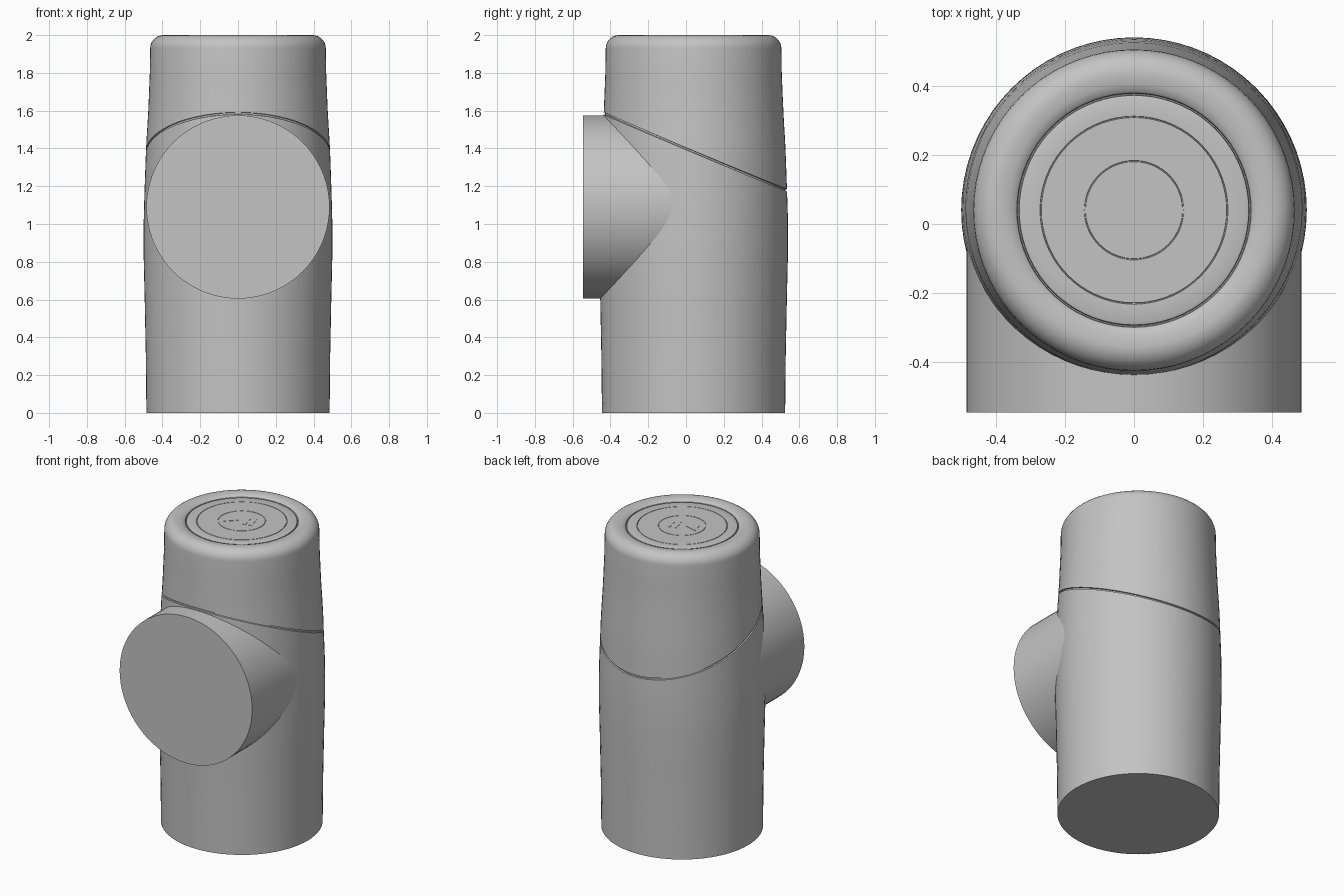
import bpy, bmesh, math
from mathutils import Matrix

if "Cube" in bpy.data.objects:
    bpy.data.objects.remove(bpy.data.objects["Cube"])

SEG = 72
AXIS_Y = 0.04
TILT = -0.417

grey = bpy.data.materials.new("plain grey")
grey.use_nodes = True
colour = (0.55, 0.55, 0.55, 1)
grey.diffuse_color = colour
grey.node_tree.nodes["Principled BSDF"].inputs["Base Color"].default_value = colour


def finish(bm, name, angle=35):
    bmesh.ops.recalc_face_normals(bm, faces=bm.faces)
    mesh = bpy.data.meshes.new(name)
    bm.to_mesh(mesh)
    bm.free()
    obj = bpy.data.objects.new(name, mesh)
    bpy.context.collection.objects.link(obj)
    mesh.materials.append(grey)
    bpy.ops.object.select_all(action='DESELECT')
    obj.select_set(True)
    bpy.context.view_layer.objects.active = obj
    bpy.ops.object.shade_smooth_by_angle(angle=math.radians(angle))
    return obj


# Gently bulging side profile: height and radius
SIDE = [(0, .485), (.3, .488), (.6, .494), (.85, .5), (1.05, .499), (1.2, .494),
        (1.4, .487), (1.6, .475), (1.8, .467), (2, .465)]


def side_radius(z):
    for (z0, r0), (z1, r1) in zip(SIDE, SIDE[1:]):
        if z <= z1:
            return r0 + (r1 - r0) * (z - z0) / (z1 - z0)
    return SIDE[-1][1]


def ring(bm, z, lean=0, inset=0, radius=None):
    verts = []
    for i in range(SEG):
        a = 2 * math.pi * i / SEG
        r = radius or side_radius(z)
        zz = z + lean * TILT * r * math.sin(a)
        r = radius or side_radius(zz) - inset
        verts.append(bm.verts.new((r * math.cos(a), AXIS_Y + r * math.sin(a), zz)))
    return verts


# Body with slanted seam, rounded rim and recessed button rings
bm = bmesh.new()
rings = [ring(bm, z) for z in (0, .3, .6, .85, .92)]
for z, lean in ((1.02, .25), (1.15, .5), (1.27, .75), (1.376, 1)):
    rings.append(ring(bm, z, lean))
rings.append(ring(bm, 1.378, 1, .008))
rings.append(ring(bm, 1.386, 1, .008))
for z, lean in ((1.388, 1), (1.46, .75), (1.53, .5), (1.6, .25), (1.68, 0), (1.8, 0)):
    rings.append(ring(bm, z, lean))
for i in range(8):
    a = math.pi / 2 * i / 7
    rings.append(ring(bm, 1.93 + .07 * math.sin(a), radius=.395 + .07 * math.cos(a)))
for r, z in ((.365, 1.997), (.345, 1.99), (.339, 1.984), (.337, 1.972), (.334, 1.972),
             (.332, 1.984), (.325, 1.987), (.272, 1.985), (.271, 1.980), (.269, 1.980),
             (.268, 1.985), (.144, 1.985), (.143, 1.982), (.141, 1.982), (.14, 1.985)):
    rings.append(ring(bm, z, radius=r))
for low, high in zip(rings, rings[1:]):
    for i in range(SEG):
        j = (i + 1) % SEG
        bm.faces.new((low[i], low[j], high[j], high[i]))
bm.faces.new(rings[0])
bm.faces.new(rings[-1])
finish(bm, "body")

# Round boss projecting from the front
bm = bmesh.new()
bmesh.ops.create_cone(bm, cap_ends=True, segments=SEG, radius1=.485, radius2=.485, depth=.545,
                      matrix=Matrix.Translation((0, -.2725, 1.09)) @ Matrix.Rotation(math.pi / 2, 4, 'X'))
finish(bm, "front_boss")


# Thin raised marks on the button
def plate(name, outline):
    bm = bmesh.new()
    turn = Matrix.Translation((0, AXIS_Y, 1.984)) @ Matrix.Rotation(math.radians(15), 4, 'Z')
    face = bm.faces.new([bm.verts.new((x, y, 0)) for x, y in outline])
    top = bmesh.ops.extrude_face_region(bm, geom=[face])["geom"]
    bmesh.ops.translate(bm, vec=(0, 0, .003), verts=[v for v in top if isinstance(v, bmesh.types.BMVert)])
    bm.transform(turn)
    finish(bm, name)


plate("button_triangle", [(-.1, -.045), (-.02, 0), (-.1, .045)])
for label, x in (("first", .02), ("second", .06)):
    plate(label + "_button_bar", [(x, -.045), (x + .02, -.045), (x + .02, .045), (x, .045)])
